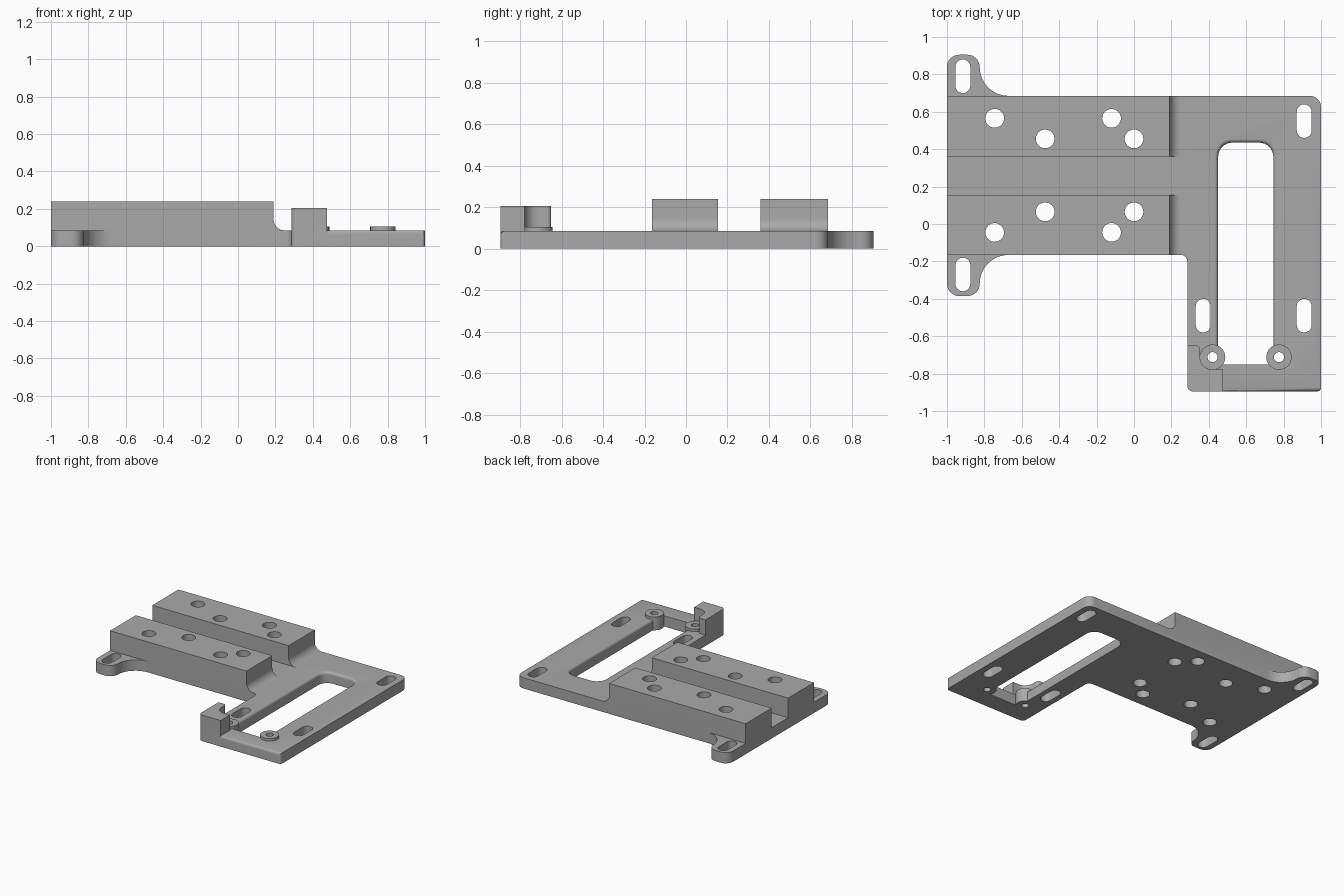
import bpy, bmesh, math
from mathutils import Vector

if "Cube" in bpy.data.objects:
    bpy.data.objects.remove(bpy.data.objects["Cube"])

THICK = 0.085
RAIL_TOP = 0.24
FRONT = -0.895

grey = bpy.data.materials.new("grey")
grey.use_nodes = True
grey.diffuse_color = (0.4, 0.4, 0.4, 1)
grey.node_tree.nodes["Principled BSDF"].inputs["Base Color"].default_value = grey.diffuse_color


def arc(cx, cy, r, a0, a1, n=10):
    angles = [math.radians(a0 + (a1 - a0) * i / n) for i in range(n + 1)]
    return [(cx + r * math.cos(a), cy + r * math.sin(a)) for a in angles]


def rounded(corners, n=8):
    """Outline from (x, y, radius) corners, each replaced by a tangent arc."""
    out = []
    for i, (x, y, r) in enumerate(corners):
        p = Vector((x, y))
        if r == 0:
            out.append((x, y))
            continue
        u = (Vector(corners[i - 1][:2]) - p).normalized()
        v = (Vector(corners[(i + 1) % len(corners)][:2]) - p).normalized()
        half = u.angle(v) / 2
        c = p + (u + v).normalized() * r / math.sin(half)
        t = r / math.tan(half)
        s, e = p + u * t - c, p + v * t - c
        sweep = s.angle_signed(e)
        a0 = math.atan2(s.y, s.x)
        for k in range(n + 1):
            a = a0 - sweep * k / n
            out.append((c.x + r * math.cos(a), c.y + r * math.sin(a)))
    return out


def loft(name, rings):
    """Closed solid through rings of 3D points."""
    bm = bmesh.new()
    loops = [[bm.verts.new(p) for p in ring] for ring in rings]
    n = len(loops[0])
    for a, b in zip(loops, loops[1:]):
        for i in range(n):
            j = (i + 1) % n
            bm.faces.new((a[i], a[j], b[j], b[i]))
    bm.faces.new(loops[0][::-1])
    bm.faces.new(loops[-1])
    bmesh.ops.recalc_face_normals(bm, faces=bm.faces)
    me = bpy.data.meshes.new(name)
    bm.to_mesh(me)
    bm.free()
    me.materials.append(grey)
    ob = bpy.data.objects.new(name, me)
    bpy.context.collection.objects.link(ob)
    return ob


def prism(name, pts, z0, z1):
    return loft(name, [[(x, y, z) for x, y in pts] for z in (z0, z1)])


def cylinder(name, x, y, r, z0, z1):
    return prism(name, arc(x, y, r, 0, 348.75, 31), z0, z1)


def slot(x, y):
    w, h = 0.04, 0.05
    pts = arc(x, y + h, w, 0, 180) + arc(x, y - h, w, 180, 360)
    return prism("slot_cutter", pts, -0.1, 0.3)


# Base plate with two ears
base = prism("mounting_plate", rounded([
    (-1, -0.385, 0.065), (-0.825, -0.385, 0.065), (-0.825, -0.165, 0.154),
    (0.285, -0.165, 0.035), (0.285, FRONT, 0.06), (1, FRONT, 0),
    (1, 0.685, 0.06), (-0.825, 0.685, 0.154), (-0.825, 0.905, 0.065),
    (-1, 0.905, 0.065)]), 0, THICK)

# Soft front edge and front left corner
bm = bmesh.new()
bm.from_mesh(base.data)
soft = [e for e in bm.edges if all(abs(v.co.y - FRONT) < 1e-4 for v in e.verts)
        and (all(v.co.z > 0.08 for v in e.verts) or all(v.co.x > 0.99 for v in e.verts))]
bmesh.ops.bevel(bm, geom=soft, offset=0.02, segments=5, profile=0.5, affect='EDGES')
bm.to_mesh(base.data)
bm.free()

# Window cutter, flared at the top to round its rim
rings = []
flare = 0.02
levels = [(-0.1, 0)] + [(THICK - flare + flare * math.sin(t), flare * (1 - math.cos(t)))
                        for t in [math.pi / 2 * k / 6 for k in range(7)]] + [(0.3, flare)]
for z, d in levels:
    outline = rounded([(0.45 - d, -0.75, 0), (0.745 + d, -0.75, 0),
                       (0.745 + d, 0.435 + d, 0.075 + d), (0.45 - d, 0.435 + d, 0.075 + d)])
    rings.append([(x, y, z) for x, y in outline])
window = loft("window_cutter", rings)

# Raised rails with a curved foot at the inner end
foot = 0.06
profile = [(-1, 0.04), (0.25, 0.04)] + arc(0.25, THICK + foot, foot, 270, 180) \
    + [(0.19, RAIL_TOP), (-1, RAIL_TOP)]
rails = [loft(name, [[(x, y, z) for x, z in profile] for y in span])
         for name, span in (("front_rail", (-0.165, 0.155)), ("back_rail", (0.36, 0.685)))]

# Corner stop wrapped around one boss
bosses = [(0.42, -0.712), (0.775, -0.712)]
bx, by = bosses[0]
stop = prism("corner_stop", rounded([(0.285, -0.65, 0), (0.285, FRONT, 0.03), (0.475, FRONT, 0),
                                     (0.475, by - 0.067, 0)])
             + arc(bx, by, 0.067, 270, 180) + arc(bx - 0.087, -0.67, 0.02, 0, 90, 5), 0, 0.205)

# Screw bosses
boss_parts = [cylinder("screw_boss", x, y, 0.068, 0, 0.105) for x, y in bosses]

# Holes and slots
holes = [cylinder("hole_cutter", x, y, 0.05, -0.1, 0.3)
         for x0, dy, ys in ((-0.745, 0, (-0.045, 0.565)), (-0.475, 0, (0.065, 0.455)),
                            (-0.12, 0, (-0.045, 0.565)), (0, 0, (0.065, 0.455)))
         for x, y in ((x0, ys[0]), (x0, ys[1]))]
holes += [cylinder("screw_hole_cutter", x, y, 0.027, -0.1, 0.3) for x, y in bosses]
holes += [slot(x, y) for x, y in ((-0.915, 0.79), (-0.915, -0.27), (0.91, 0.55),
                                  (0.91, -0.49), (0.37, -0.49))]

# Join and cut into one solid
steps = [(window, 'DIFFERENCE')] + [(o, 'UNION') for o in rails + [stop] + boss_parts] \
    + [(o, 'DIFFERENCE') for o in holes]
for other, operation in steps:
    mod = base.modifiers.new(other.name, 'BOOLEAN')
    mod.operation = operation
    mod.solver = 'EXACT'
    mod.object = other
solid = bpy.data.meshes.new_from_object(base.evaluated_get(bpy.context.evaluated_depsgraph_get()))
base.modifiers.clear()
base.data = solid
for other, _ in steps:
    bpy.data.objects.remove(other)

for ob in bpy.context.selected_objects:
    ob.select_set(False)
bpy.context.view_layer.objects.active = base
base.select_set(True)
bpy.ops.object.shade_smooth_by_angle(angle=math.radians(30))
